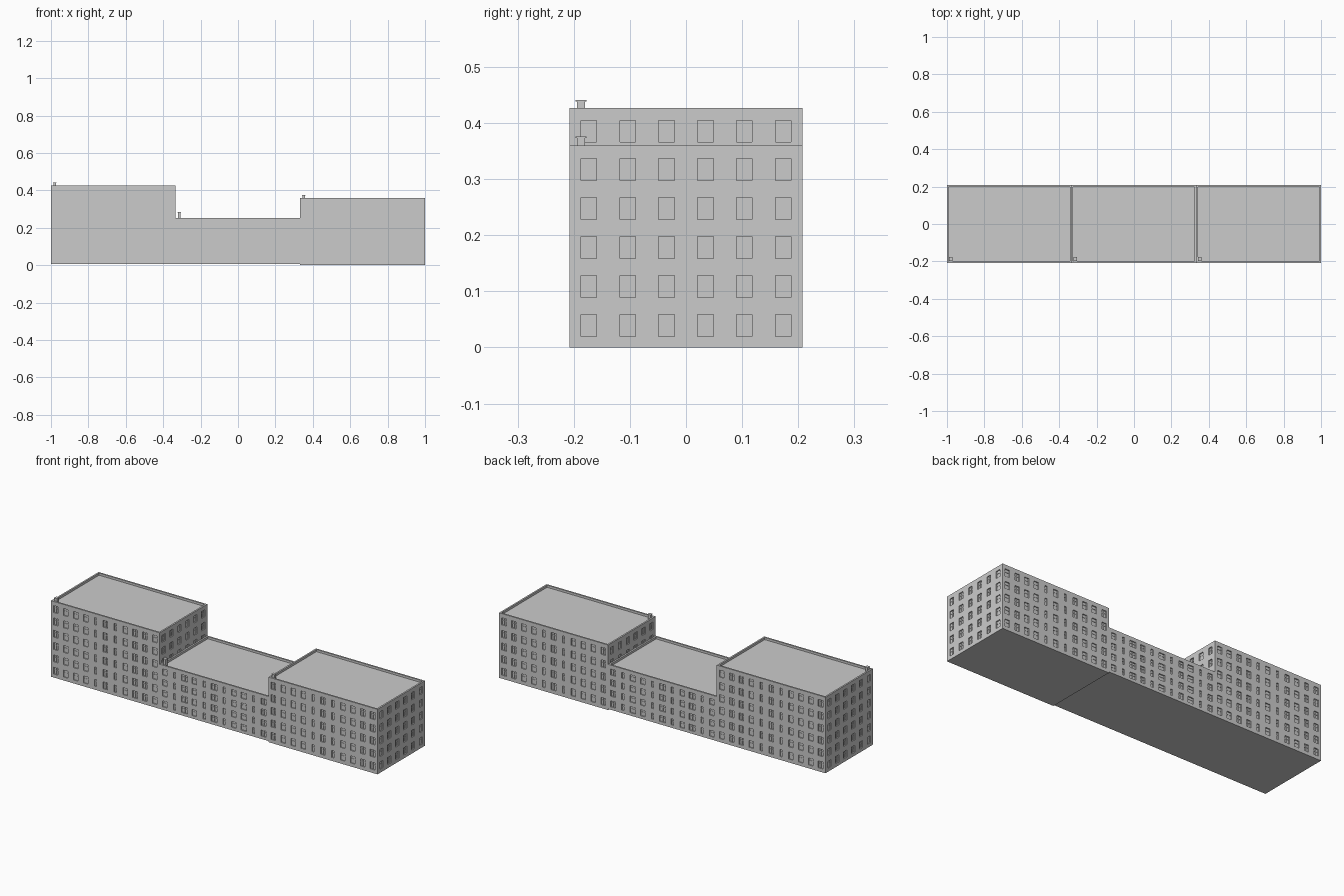
import bpy, bmesh
from mathutils import Vector, Matrix

if "Cube" in bpy.data.objects:
    bpy.data.objects.remove(bpy.data.objects["Cube"])

HALF_Y = 0.208
PARAPET_W, PARAPET_H = 0.009, 0.012
DEPTH = 0.006
UP = Vector((0, 0, 1))


def quad(bm, *pts):
    bm.faces.new([bm.verts.new(p) for p in pts])


def box(bm, lo, hi):
    lo, hi = Vector(lo), Vector(hi)
    m = Matrix.Translation((lo + hi) / 2) @ Matrix.Diagonal((*(hi - lo), 1))
    bmesh.ops.create_cube(bm, size=1, matrix=m)


def to_object(bm, name):
    bmesh.ops.remove_doubles(bm, verts=bm.verts[:], dist=1e-5)
    mesh = bpy.data.meshes.new(name)
    bm.to_mesh(mesh)
    bm.free()
    obj = bpy.data.objects.new(name, mesh)
    bpy.context.collection.objects.link(obj)


def wall(bm, bars, start, u, length, z0, z1, cols, rows):
    """Flat facade with recessed windows; u runs left to right seen from outside."""
    inward = UP.cross(u)

    def pt(a, z, d=0.0):
        return start + u * a + UP * z + inward * d

    xs = [0] + [e for c, w in cols for e in (c - w / 2, c + w / 2)] + [length]
    zs = [z0] + [e for r in rows for e in r] + [z1]
    for i, (a, b) in enumerate(zip(xs, xs[1:])):
        for j, (c, d) in enumerate(zip(zs, zs[1:])):
            ring = [(a, c), (b, c), (b, d), (a, d)]
            if not (i % 2 and j % 2):
                quad(bm, *[pt(*p) for p in ring])
                continue
            # Pane and reveals
            quad(bm, *[pt(*p, DEPTH) for p in ring])
            for p, q in zip(ring, ring[1:] + ring[:1]):
                quad(bm, pt(*p), pt(*q), pt(*q, DEPTH), pt(*p, DEPTH))
            # Mullion and transom
            t = 0.0012
            m, h = (a + b) / 2, c + (d - c) * 0.62
            spans = [(a, b, h - t, h + t)]
            if b - a > 0.02:
                spans.append((m - t, m + t, c, d))
            for s0, s1, h0, h1 in spans:
                p, q = pt(s0, h0, DEPTH - 0.002), pt(s1, h1, DEPTH)
                box(bars, [min(v) for v in zip(p, q)], [max(v) for v in zip(p, q)])


def columns(length, widths):
    pitch = length / len(widths)
    return [(pitch * (i + 0.5), w) for i, w in enumerate(widths)]


def block(name, x0, x1, z0, z1, floors, front_widths, chimney_top):
    bm, bars = bmesh.new(), bmesh.new()
    step = (z1 - PARAPET_H - z0) / floors
    rows = [(z0 + step * (i + 0.28), z0 + step * (i + 0.84)) for i in range(floors)]
    w, d = x1 - x0, 2 * HALF_Y
    long_cols, side_cols = columns(w, front_widths), columns(d, [0.028] * 6)
    y = HALF_Y

    # Four facades
    for start, u, length, cols in (
            ((x0, -y, 0), (1, 0, 0), w, long_cols),
            ((x1, -y, 0), (0, 1, 0), d, side_cols),
            ((x1, y, 0), (-1, 0, 0), w, long_cols),
            ((x0, y, 0), (0, -1, 0), d, side_cols)):
        wall(bm, bars, Vector(start), Vector(u), length, z0, z1, cols, rows)

    # Floor, roof deck and parapet
    p, zr = PARAPET_W, z1 - PARAPET_H
    outer = [(x0, -y), (x1, -y), (x1, y), (x0, y)]
    inner = [(x0 + p, -y + p), (x1 - p, -y + p), (x1 - p, y - p), (x0 + p, y - p)]
    quad(bm, *[(*c, z0) for c in reversed(outer)])
    quad(bm, *[(*c, zr) for c in inner])
    for i in range(4):
        k = (i + 1) % 4
        quad(bm, (*outer[i], z1), (*outer[k], z1), (*inner[k], z1), (*inner[i], z1))
        quad(bm, (*inner[i], z1), (*inner[k], z1), (*inner[k], zr), (*inner[i], zr))
    to_object(bm, name + "_building")
    to_object(bars, name + "_window_bars")

    # Capped chimney at the front left roof corner
    bm = bmesh.new()
    cx, cy = x0 + 0.02, -0.187
    for r, lo, hi in ((0.007, zr, chimney_top - 0.003),
                      (0.0095, chimney_top - 0.003, chimney_top)):
        box(bm, (cx - r, cy - r, lo), (cx + r, cy + r, hi))
    to_object(bm, name + "_chimney")


N, W = 0.014, 0.028
tower = [W, W, W, W, N, W, N, W, W, W, W]
low = [W, N, 0.036, W, N, 0.036, N, W, 0.036, N, W]
block("left", -1.0, -0.334, 0.006, 0.427, 6, tower, 0.441)
block("middle", -0.334, 0.332, 0.006, 0.253, 4, low, 0.284)
block("right", 0.332, 1.0, 0.0, 0.36, 5, tower, 0.376)
